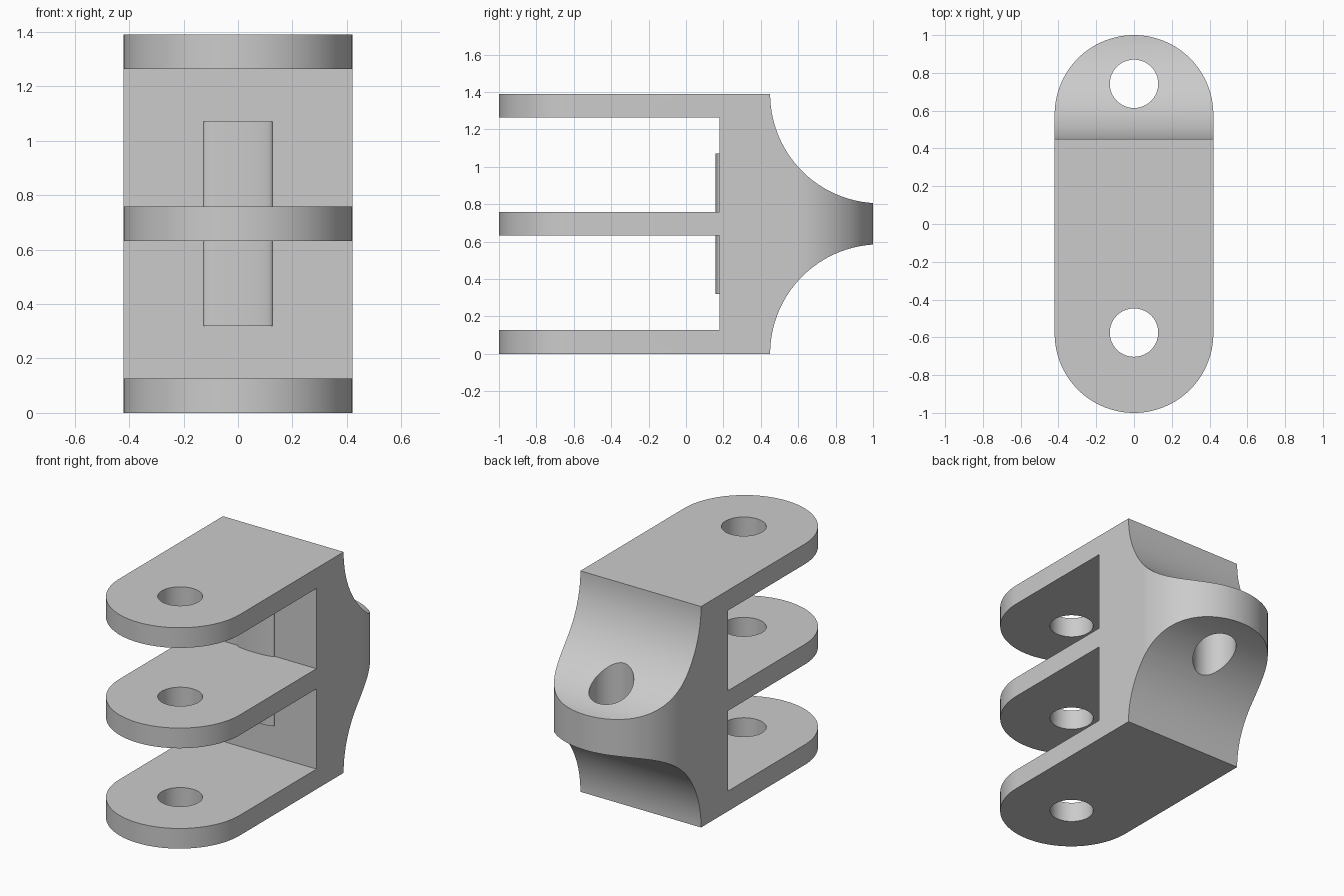
import bpy, bmesh
from math import sin, cos, pi

if "Cube" in bpy.data.objects:
    bpy.data.objects.remove(bpy.data.objects["Cube"], do_unlink=True)

HALF_W, HEIGHT, PLATE = 0.42, 1.39, 0.127
WALL_Y = 0.18

grey = bpy.data.materials.new("plain grey")
grey.use_nodes = True
grey.diffuse_color = (0.6, 0.6, 0.6, 1)
grey.node_tree.nodes["Principled BSDF"].inputs["Base Color"].default_value = (0.6, 0.6, 0.6, 1)


def arc(cx, cy, r, start, end, steps):
    return [(cx + r * cos(start + (end - start) * i / steps),
             cy + r * sin(start + (end - start) * i / steps)) for i in range(steps + 1)]


def circle(cx, cy, r, steps=96):
    return arc(cx, cy, r, 0, 2 * pi, steps)[:-1]


def prism(name, outline, low, high, axis="z"):
    """Extrude an outline (x, y) along z, or an outline (y, z) along x."""
    place = (lambda a, b, h: (a, b, h)) if axis == "z" else (lambda a, b, h: (h, a, b))
    bm = bmesh.new()
    bottom = bm.faces.new([bm.verts.new(place(a, b, low)) for a, b in outline])
    new = bmesh.ops.extrude_face_region(bm, geom=[bottom])["geom"]
    shift = place(0, 0, high - low)
    bmesh.ops.translate(bm, vec=shift, verts=[g for g in new if isinstance(g, bmesh.types.BMVert)])
    bmesh.ops.recalc_face_normals(bm, faces=bm.faces)
    mesh = bpy.data.meshes.new(name)
    bm.to_mesh(mesh)
    bm.free()
    mesh.materials.append(grey)
    obj = bpy.data.objects.new(name, mesh)
    bpy.context.collection.objects.link(obj)
    return obj


def activate(obj):
    bpy.ops.object.select_all(action="DESELECT")
    obj.select_set(True)
    bpy.context.view_layer.objects.active = obj


def cut(obj, cutter):
    cutter.hide_render = True
    mod = obj.modifiers.new("cut", "BOOLEAN")
    mod.operation = "DIFFERENCE"
    mod.solver = "EXACT"
    mod.object = cutter
    activate(obj)
    bpy.ops.object.modifier_apply(modifier=mod.name)
    bpy.data.objects.remove(cutter, do_unlink=True)


# Bracket body: round-ended block
end_y = 1 - HALF_W
outline = arc(0, end_y, HALF_W, 0, pi, 64) + arc(0, -end_y, HALF_W, pi, 2 * pi, 64)
body = prism("clevis_body", outline, 0, HEIGHT)

# Two slots leaving three lugs
mid = HEIGHT / 2
for low, high in ((PLATE, mid - PLATE / 2), (mid + PLATE / 2, HEIGHT - PLATE)):
    slot = [(-1.2, low), (WALL_Y, low), (WALL_Y, high), (-1.2, high)]
    cut(body, prism("slot_cutter", slot, -1, 1, "x"))

# Concave coves above and below the rear tongue
for z in (0, HEIGHT):
    cut(body, prism("cove_cutter", circle(1.035, z, 0.585, 160), -1, 1, "x"))

# Pin holes through the lugs and the tongue
for y in (-0.575, 0.742):
    cut(body, prism("hole_cutter", circle(0, y, 0.128), -0.5, HEIGHT + 0.5))

# Shallow rounded pad on the slot wall
pad_outline = [(0.127 * cos(t), WALL_Y - 0.023 * sin(t) ** 0.8)
               for t in [pi * i / 32 for i in range(1, 32)]]
pad_outline = [(0.127, WALL_Y + 0.02), (0.127, WALL_Y)] + pad_outline
pad_outline += [(-0.127, WALL_Y), (-0.127, WALL_Y + 0.02)]
pad = prism("wall_pad", pad_outline, 0.32, 1.07)

for obj in (body, pad):
    activate(obj)
    bpy.ops.object.shade_smooth_by_angle(angle=pi / 6)
